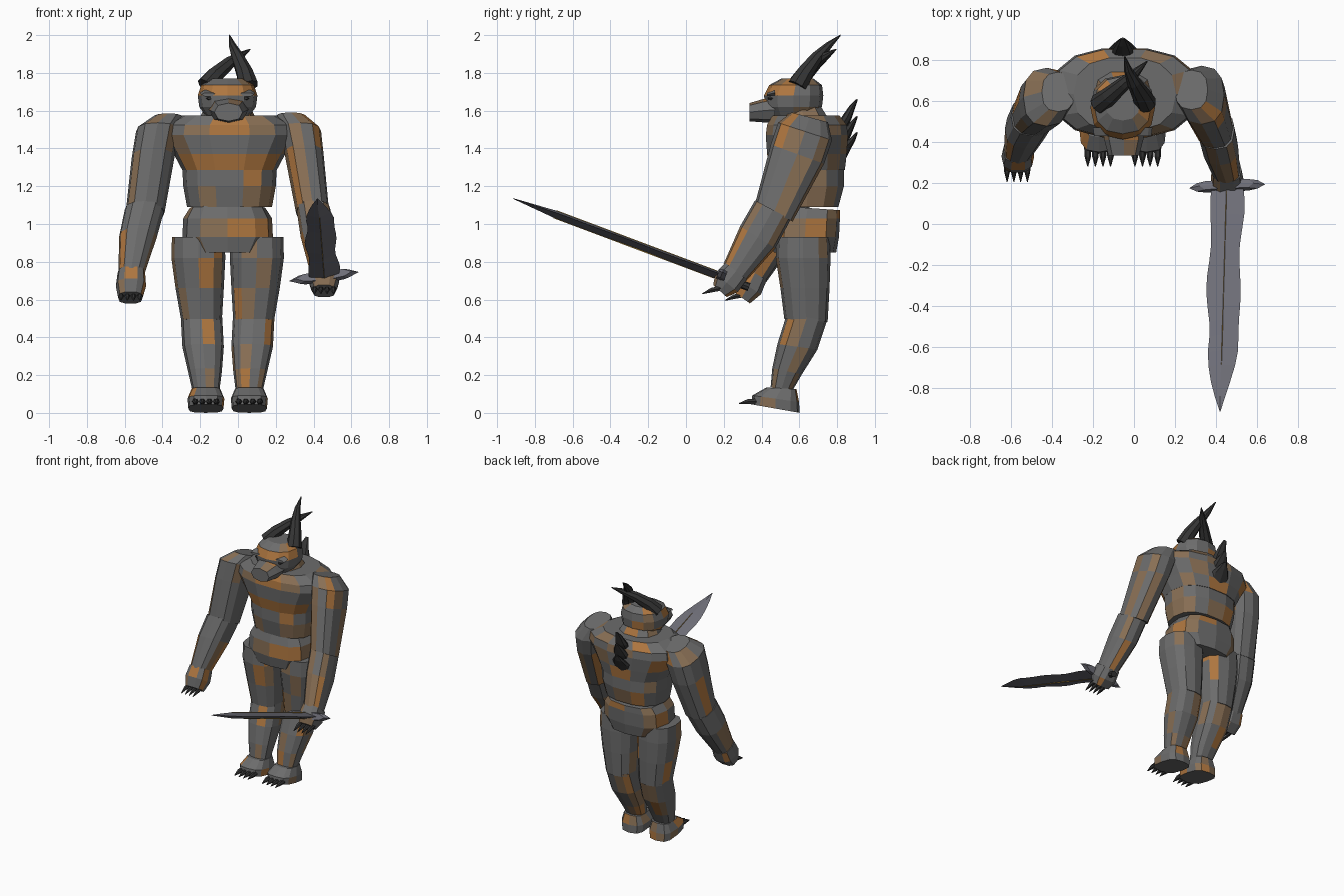
import bpy, bmesh, random
from math import sin, cos, pi, radians, copysign
from mathutils import Vector

random.seed(4)
CX = -0.055  # body centre line


def material(name, r, g, b):
    m = bpy.data.materials.new(name)
    m.diffuse_color = (r, g, b, 1)
    return m


STONE = material("stone", .15, .15, .15)
RUST = material("rust", .42, .18, .05)
WORN = material("worn_stone", .25, .16, .09)
DARK = material("dark_horn", .035, .035, .035)
STEEL = material("steel", .16, .16, .19)
GOLD = material("gold", .6, .35, .06)


def skin(name, rings, mats, rust=()):
    """Closed flat-shaded skin over rings of points; body skins get rusty faces."""
    bm = bmesh.new()
    loops = [[bm.verts.new(p) for p in ring] for ring in rings]
    n = len(loops[0])
    for k, (a, b) in enumerate(zip(loops, loops[1:])):
        for i in range(n):
            j = (i + 1) % n
            f = bm.faces.new((a[i], a[j], b[j], b[i]))
            if len(mats) > 1:
                t = random.random()
                f.material_index = 1 if t < .1 else 2 if t < .3 else 0
                if k in rust and f.calc_center_median().y < .55:
                    f.material_index = 1
    bm.faces.new(loops[0])
    bm.faces.new(loops[-1])
    bmesh.ops.recalc_face_normals(bm, faces=bm.faces)
    me = bpy.data.meshes.new(name)
    bm.to_mesh(me)
    bm.free()
    for m in mats:
        me.materials.append(m)
    ob = bpy.data.objects.new(name, me)
    bpy.context.collection.objects.link(ob)
    return ob


def loft(name, rows, n=12, e=.8, mats=(STONE, RUST, WORN), roll=0, rust=()):
    """Each row: x, y, z, half width, half depth, tilt about x in degrees."""
    rings = []
    for x, y, z, rx, ry, *t in rows:
        a = radians(t[0] if t else 0)
        u, v = Vector((1, 0, 0)), Vector((0, cos(a), sin(a)))
        r = radians(roll)
        u, v = u * cos(r) + v * sin(r), v * cos(r) - u * sin(r)
        ring = []
        for i in range(n):
            w = 2 * pi * i / n
            c, s = cos(w), sin(w)
            c, s = copysign(abs(c) ** e, c), copysign(abs(s) ** e, s)
            ring.append(Vector((x, y, z)) + u * rx * c + v * ry * s)
        rings.append(ring)
    return skin(name, rings, mats, rust)


def spike(name, pts, radii, n=6):
    """Tapered tube along a path."""
    pts = [Vector(p) for p in pts]
    rings = []
    for i, (p, r) in enumerate(zip(pts, radii)):
        d = pts[min(i + 1, len(pts) - 1)] - pts[max(i - 1, 0)]
        q = d.to_track_quat('Z', 'Y')
        rings.append([p + q @ Vector((r * cos(2 * pi * k / n), r * sin(2 * pi * k / n), 0))
                      for k in range(n)])
    return skin(name, rings, (DARK,))


# Torso
loft("abdomen", [(CX + .01, .64, 1.09, .225, .17), (CX + .01, .645, 1.2, .245, .195),
                 (CX + .01, .645, 1.295, .25, .195)], 14)
loft("chest", [(CX + .01, .645, 1.285, .25, .2), (CX + .01, .64, 1.37, .295, .215),
               (CX + .01, .64, 1.47, .355, .222), (CX + .01, .64, 1.525, .345, .215),
               (CX + .01, .635, 1.575, .25, .18)], 14, rust=(0,))
loft("pelvis", [(CX, .63, .85, .185, .165), (CX, .63, .93, .24, .18),
                (CX, .635, 1.03, .235, .18), (CX, .645, 1.085, .2, .17, -4)], 12, .7)
loft("neck", [(CX, .63, 1.54, .16, .14), (CX, .61, 1.62, .12, .11)], 10)

# Head
loft("skull", [(CX, .565, 1.55, .1, .1), (CX, .57, 1.62, .15, .15), (CX, .57, 1.68, .158, .157),
               (CX, .58, 1.735, .14, .14), (CX, .59, 1.77, .085, .085)], 12, .85, rust=(2,))
loft("snout", [(CX + .005, .47, 1.605, .105, .07, 90), (CX + .005, .41, 1.6, .095, .062, 90),
               (CX + .005, .335, 1.592, .075, .048, 90)], 8, .85)
for s in (-1, 1):
    loft("brow", [(CX + s * .1, .47, 1.695, .045, .015, 90),
                  (CX + s * .1, .43, 1.685, .04, .01, 90)], 6, .8, (STONE,))
    loft("eye", [(CX + s * .095, .47, 1.665, .022, .012, 90),
                 (CX + s * .095, .435, 1.665, .014, .007, 90)], 6, 1, (DARK,))

# Horns crossing behind the head
spike("left_horn", [(-.17, .585, 1.73), (-.12, .625, 1.79), (-.05, .685, 1.85),
                    (.01, .74, 1.89), (.065, .795, 1.925)], [.052, .045, .035, .022, .003], 8)
spike("right_horn", [(.055, .59, 1.73), (.035, .63, 1.8), (.0, .69, 1.88),
                     (-.03, .755, 1.945), (-.045, .818, 2.0)], [.055, .046, .034, .02, .003], 8)

# Back plates
for i, (zb, zt, w) in enumerate([(1.5, 1.66, .055), (1.42, 1.57, .07), (1.35, 1.485, .082)]):
    loft("back_plate", [(CX, .81, zb, w, .035, -20), (CX, .85, zb + .06, w * .9, .026, -20),
                        (CX, .88, zt - .04, w * .55, .016, -20), (CX, .905, zt, .012, .005, -20)],
         8, 1, (DARK,))

# Legs and clawed feet
for s, side in ((-1, "left"), (1, "right")):
    def X(o):
        return CX + s * o
    loft(side + "_thigh", [(X(.155), .62, .93, .14, .14), (X(.155), .62, .82, .143, .145),
                           (X(.148), .63, .66, .128, .13), (X(.138), .635, .49, .108, .115, -4)], 12)
    loft(side + "_shin", [(X(.138), .64, .505, .11, .11, -4), (X(.13), .59, .35, .11, .107, -8),
                          (X(.12), .535, .22, .09, .08, -12), (X(.115), .505, .125, .073, .058, -10)], 12)
    loft(side + "_foot", [(X(.115), .473, .023, .093, .13, -10), (X(.115), .475, .075, .098, .125, -8),
                          (X(.115), .505, .13, .075, .08, -3)], 12, .65)
    for k in range(4):
        x = X(.115) + (k - 1.5) * .037
        spike("toe_claw", [(x, .38, .06), (x, .33, .06), (x, .28, .05)], [.018, .016, .002])

# Arms: shoulder to elbow, elbow to wrist, hand
loft("left_upper_arm", [(-.37, .645, 1.56, .08, .1, -15), (-.425, .62, 1.49, .115, .15, -18),
                        (-.45, .595, 1.35, .113, .145, -20), (-.492, .53, 1.06, .103, .108, -22)], 12)
loft("left_forearm", [(-.495, .53, 1.075, .105, .11, -25), (-.53, .465, .93, .1, .107, -28),
                      (-.565, .36, .73, .068, .075, -30)], 12)
loft("left_hand", [(-.565, .365, .74, .073, .075, -30), (-.567, .33, .67, .08, .082, -32),
                   (-.57, .295, .61, .065, .055, -35)], 10, .7)
loft("right_upper_arm", [(.28, .655, 1.565, .08, .1, -15), (.33, .63, 1.49, .11, .15, -18),
                         (.35, .59, 1.37, .103, .15, -20), (.395, .465, 1.06, .088, .11, -25)], 12)
loft("right_forearm", [(.4, .46, 1.075, .09, .107, -28), (.42, .38, .93, .088, .11, -32),
                       (.45, .26, .745, .068, .075, -35)], 12)
loft("right_hand", [(.452, .265, .75, .073, .075, -38), (.455, .215, .69, .08, .08, -40),
                    (.455, .18, .645, .06, .05, -42)], 10, .7)
for hx, hy, hz in ((-.57, .285, .625), (.455, .165, .66)):
    for k in range(4):
        x = hx + (k - 1.5) * .033
        spike("finger_claw", [(x, hy + .02, hz), (x, hy - .03, hz - .01), (x, hy - .08, hz - .03)],
              [.015, .014, .002])

# Sword: axis runs forward and up from the right hand
BASE, TIP, TILT, ROLL = Vector((.455, .19, .72)), Vector((.423, -.915, 1.135)), 69, 8


def along(t, rx, ry, dx=0):
    p = BASE.lerp(TIP, t)
    return (p.x + dx, p.y, p.z, rx, ry, TILT)


blade = []
for i in range(16):
    t = i / 15
    w = .078 + .007 * sin(t * 17)
    if t > .72:
        w *= max(.02, ((1 - t) / .28) ** .75)
    blade.append(along(t, w, .02 if t < .8 else .02 * (1.02 - t) / .22, .005 * sin(t * 12)))
loft("sword_blade", blade, 4, 1, (STEEL,), ROLL)
loft("blade_inlay", [along(t, .008, .023) for t in (.03, .3, .55, .8)], 4, 1, (GOLD,), ROLL)
loft("sword_guard", [along(-.015, .15, .03), along(.005, .187, .032), along(.022, .15, .028)],
     8, 1, (STEEL,), ROLL)
loft("sword_grip", [along(-.13, .022, .022), along(0, .022, .022)], 8, 1, (DARK,))
